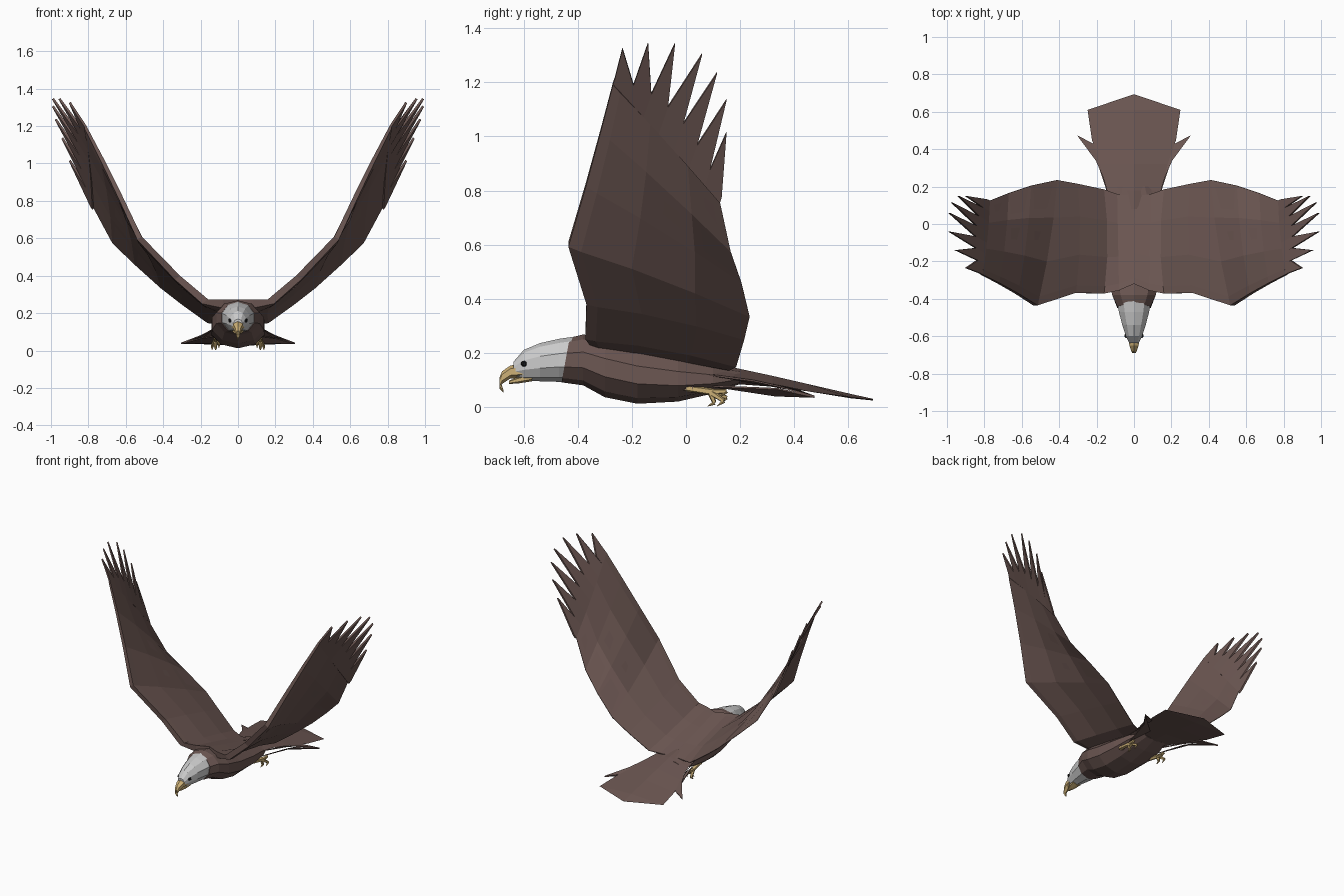
import bpy, bmesh, math
from mathutils import Vector as V

if "Cube" in bpy.data.objects:
    bpy.data.objects.remove(bpy.data.objects["Cube"])


def material(name, rgb):
    m = bpy.data.materials.new(name)
    m.diffuse_color = (*rgb, 1)
    m.use_nodes = True
    m.node_tree.nodes["Principled BSDF"].inputs["Base Color"].default_value = m.diffuse_color
    return m


BROWN = material("brown", (0.15, 0.095, 0.085))
PALE = material("pale_grey", (0.55, 0.55, 0.55))
HORN = material("horn_yellow", (0.60, 0.43, 0.18))
BLACK = material("black", (0.01, 0.01, 0.01))


def build(name, verts, faces, mat, mirror=False):
    me = bpy.data.meshes.new(name)
    me.from_pydata([tuple(v) for v in verts], [], faces)
    bm = bmesh.new()
    bm.from_mesh(me)
    bmesh.ops.recalc_face_normals(bm, faces=bm.faces)
    bm.to_mesh(me)
    bm.free()
    me.materials.append(mat)
    ob = bpy.data.objects.new(name, me)
    bpy.context.collection.objects.link(ob)
    if mirror:
        ob.modifiers.new("mirror", 'MIRROR').use_mirror_merge = False
    return ob


def loft(name, rings, mat, mirror=False, caps=True):
    """Skin a list of equal-length rings and cap both ends."""
    n = len(rings[0])
    verts = [p for r in rings for p in r]
    faces = [(k * n + i, k * n + (i + 1) % n, (k + 1) * n + (i + 1) % n, (k + 1) * n + i)
             for k in range(len(rings) - 1) for i in range(n)]
    faces += [tuple(range(n))[::-1], tuple(range((len(rings) - 1) * n, len(rings) * n))]
    return build(name, verts, faces, mat, mirror)


def oval(y, zb, zt, w, n=10, slant=0):
    """Body cross-section; slant pushes the lower half forward."""
    out = []
    for i in range(n):
        a = 2 * math.pi * i / n
        out.append(V((w * math.sin(a), y + slant * math.cos(a),
                      (zb + zt) / 2 + (zt - zb) / 2 * math.cos(a))))
    return out


def slabs(name, polys, offset, mat):
    """Thin prisms from polygons, mirrored, as one object."""
    verts, faces = [], []
    for poly in polys:
        b, n = len(verts), len(poly)
        verts += list(poly) + [p + offset for p in poly]
        faces += [tuple(range(b, b + n))[::-1], tuple(range(b + n, b + 2 * n))]
        faces += [(b + i, b + (i + 1) % n, b + n + (i + 1) % n, b + n + i) for i in range(n)]
    return build(name, verts, faces, mat, True)


# Body
loft("body", [oval(*r) for r in [
    (-0.445, .091, .256, .094, 10, .015), (-0.38, .080, .268, .122), (-0.30, .036, .255, .145),
    (-0.18, .012, .225, .150), (-0.03, .020, .19, .148), (0.10, .050, .155, .135),
    (0.20, .085, .135, .10)]], BROWN)

# Head, beak and eyes
loft("head", [oval(*r) for r in [
    (-0.40, .092, .262, .098), (-0.47, .093, .252, .085), (-0.54, .095, .236, .066),
    (-0.60, .098, .211, .045), (-0.637, .110, .168, .026)]], PALE)
loft("upper_beak", [oval(*r, 6) for r in [
    (-0.595, .107, .165, .040), (-0.65, .105, .153, .028), (-0.68, .085, .132, .017),
    (-0.69, .068, .108, .010), (-0.674, .052, .060, .003)]], HORN)
loft("lower_beak", [oval(*r, 6) for r in [
    (-0.57, .095, .125, .035), (-0.62, .087, .112, .024), (-0.655, .085, .097, .008)]], HORN)
bpy.ops.mesh.primitive_ico_sphere_add(subdivisions=1, radius=0.014)
eye = bpy.context.object
eye.name = "eyes"
for v in eye.data.vertices:
    v.co += V((0.039, -0.598, 0.16))
eye.data.materials.append(BLACK)
eye.modifiers.new("mirror", 'MIRROR')

# Wings: leading and trailing edge per station, meeting across the back
stations = [((0, -.32, .272), (0, .15, .14)), ((.08, -.355, .272), (.09, .16, .14)),
            ((.16, -.372, .274), (.16, .185, .15)),
            ((.31, -.368, .40), (.30, .215, .25)), ((.515, -.435, .61), (.41, .235, .335)),
            ((.62, -.37, .83), (.55, .205, .46)), ((.72, -.315, 1.03), (.67, .165, .575)),
            ((.81, -.27, 1.20), (.77, .125, .76))]
stations = [(V(a), V(b)) for a, b in stations]
UNDER = V((.8, 0, -.6))
profile = [(0, .05), (.07, .055), (.35, .035), (.7, .018), (1, .006)]
rings = []
for k, (le, te) in enumerate(stations):
    taper = 1 - 0.1 * k
    under = UNDER if k > 1 else V((0, 0, -1))
    bow = 0.03 * taper if k > 1 else 0
    top = [le.lerp(te, f) - under * bow * math.sin(math.pi * f) for f, t in profile]
    low = [p + under * t * taper for p, (f, t) in zip(top, profile)]
    rings.append(top + low[::-1])
loft("wings", rings, BROWN, True)

# Spread feathers at the wing tips
tips = [V(t) for t in [(.895, -.235, 1.33), (.95, -.14, 1.35), (.985, -.04, 1.35), (.985, .06, 1.31),
                       (.97, .115, 1.24), (.935, .15, 1.14), (.895, .15, 1.02)]]
le, te = stations[-1]
n = len(tips)
base = [le.lerp(te, i / n) - UNDER * 0.009 * math.sin(math.pi * i / n) for i in range(n + 1)]
notch = [b + V((.06, .035, .10)) * math.sin(math.pi * (i + .5) / (n + 1)) for i, b in enumerate(base)]
slabs("wing_tip_feathers", [[base[i], notch[i], tips[i], notch[i + 1], base[i + 1]] for i in range(n)],
      UNDER * 0.012, BROWN)

# Tail: tent-shaped fan (y, half width, ridge z, edge z, underside z)
loft("tail", [[V((-w, y, e)), V((0, y, t)), V((w, y, e)), V((0, y, u))] for y, w, t, e, u in [
    (.08, .13, .165, .12, .07), (.18, .145, .145, .11, .085), (.32, .18, .115, .085, .075),
    (.45, .225, .085, .058, .058), (.61, .248, .048, .036, .032), (.692, .006, .030, .027, .024)]], BROWN)

# Side feathers below the tail
slabs("tail_side_feathers", [
    [V((.13, .10, .12)), V((.165, .25, .10)), V((.205, .34, .08)), V((.305, .475, .042)),
     V((.20, .42, .062))],
    [V((.12, .10, .08)), V((.20, .34, .07)), V((.305, .475, .040)), V((.14, .33, .045))]],
    V((0, 0, -.006)), BROWN)


# Legs and feet
def spike(name, a, b, ra, rb, mat):
    a, b = V(a), V(b)
    q = (b - a).to_track_quat('Z', 'Y')
    loft(name, [[c + q @ V((r * math.cos(i * math.pi * .4), r * math.sin(i * math.pi * .4), 0))
                 for i in range(5)] for c, r in ((a, ra), (b, rb))], mat, True)


spike("thigh", (.075, -.06, .09), (.115, .03, .068), .035, .016, BROWN)
spike("shank", (.115, 0, .070), (.12, .10, .055), .012, .014, HORN)
for dx, y, z in [(-.018, .15, .035), (.004, .15, .058), (.018, .14, .022), (0, .105, .015)]:
    knuckle = (.12 + dx, y, z)
    spike("toe", (.12, .09, .055), knuckle, .012, .008, HORN)
    spike("claw", knuckle, (.12 + dx, y - .025, max(z - .022, .003)), .008, .001, HORN)
